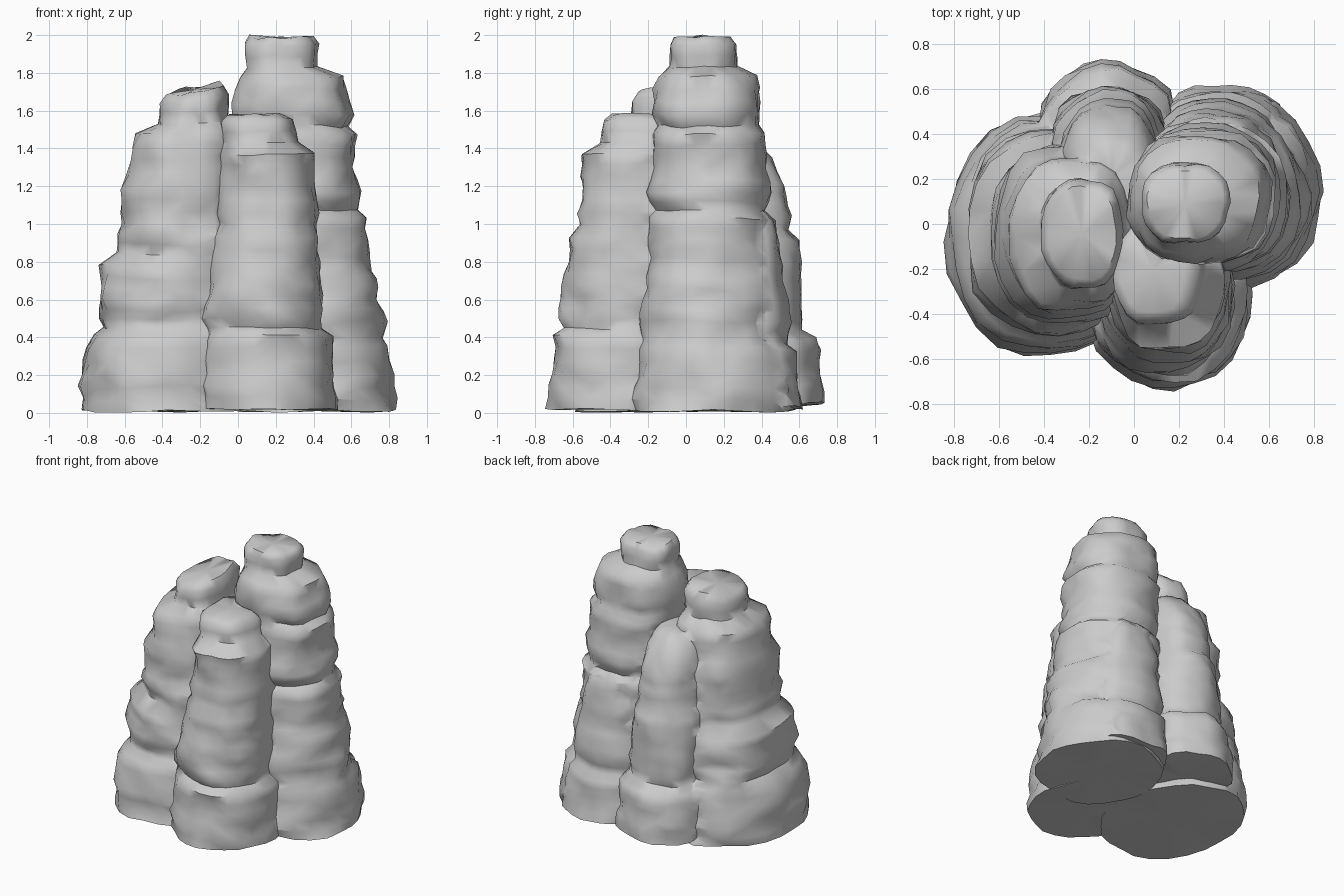
import bpy, bmesh, math
from mathutils import Vector, noise

SIDES = 24


def column(name, levels, seed, power=2.35, tilt=(0, 0)):
    """Layered rock pillar; each level is z, x min, x max, y min, y max."""
    rings = []
    for a, b in zip(levels, levels[1:]):
        n = max(1, round((b[0] - a[0]) / 0.06))
        rings += [[p + (q - p) * i / n for p, q in zip(a, b)] for i in range(n)]
    rings.append(list(levels[-1]))
    top = levels[-1][0]
    bm = bmesh.new()
    loops = []
    for z, x0, x1, y0, y1 in rings:
        cx, cy, rx, ry = (x0 + x1) / 2, (y0 + y1) / 2, (x1 - x0) / 2, (y1 - y0) / 2
        loop = []
        for i in range(SIDES):
            t = 2 * math.pi * (i + seed * .013) / SIDES
            c, s = math.cos(t), math.sin(t)
            r = (abs(c) ** power + abs(s) ** power) ** (-1 / power)
            # broad lumps plus thin horizontal strata
            lump = noise.noise(Vector((c * 2.2 + seed + .37, s * 2.2 + .21, z * 3)))
            strata = noise.noise(Vector((c * 1.7 + .43, s * 1.7 + seed + .19, z * 11)))
            k = r * (1 + 0.06 * lump + 0.09 * strata)
            x, y = cx + rx * k * c, cy + ry * k * s
            w = (z / top) ** 10
            dz = w * (tilt[0] * (x - cx) + tilt[1] * (y - cy))
            dz += 0.025 * noise.noise(Vector((c * 1.5 + .3, s * 1.5 + .6, seed + z * 2)))
            loop.append(bm.verts.new((x, y, max(z + dz, z * .2))))
        loops.append(loop)
    for a, b in zip(loops, loops[1:]):
        for i in range(SIDES):
            j = (i + 1) % SIDES
            bm.faces.new((a[i], a[j], b[j], b[i]))
    # fan caps
    for loop, flip in ((loops[0], True), (loops[-1], False)):
        mid = bm.verts.new(sum((v.co for v in loop), Vector()) / SIDES)
        for i in range(SIDES):
            p, q = loop[i], loop[(i + 1) % SIDES]
            bm.faces.new((q, p, mid) if flip else (p, q, mid))
    bmesh.ops.triangulate(bm, faces=bm.faces[:])
    me = bpy.data.meshes.new(name)
    bm.to_mesh(me)
    bm.free()
    ob = bpy.data.objects.new(name, me)
    bpy.context.collection.objects.link(ob)
    return ob


# tallest pillar, right
tall = column("rock_formation", [
    (.01, 0, .82, -.28, .56), (.2, 0, .81, -.27, .55), (.35, 0, .79, -.25, .53),
    (.39, 0, .75, -.22, .48), (.48, 0, .77, -.25, .49), (.72, 0, .72, -.22, .47),
    (.76, 0, .69, -.21, .45), (1.03, 0, .67, -.21, .45), (1.07, 0, .63, -.17, .41),
    (1.17, -.01, .66, -.19, .44), (1.3, 0, .62, -.17, .42), (1.48, -.01, .63, -.19, .42),
    (1.52, 0, .58, -.15, .39), (1.58, -.03, .61, -.18, .40), (1.78, -.01, .55, -.14, .38),
    (1.83, .04, .42, -.09, .27), (1.95, .03, .43, -.08, .27), (1.99, .06, .40, -.06, .24)], 3)

# left pillar with slanted top
left = column("left_pillar", [
    (.01, -.83, .05, -.59, .46), (.2, -.82, .05, -.57, .46), (.41, -.78, .05, -.53, .44),
    (.45, -.72, .04, -.48, .41), (.54, -.74, .04, -.49, .42), (.77, -.73, .03, -.47, .40),
    (.84, -.63, .02, -.43, .36), (.95, -.64, .02, -.43, .36), (1.0, -.61, .01, -.41, .34),
    (1.2, -.62, .01, -.42, .34), (1.28, -.58, 0, -.39, .31), (1.49, -.54, -.02, -.37, .29),
    (1.54, -.42, -.06, -.29, .2), (1.66, -.41, -.05, -.28, .2),
    (1.71, -.38, -.08, -.25, .17)], 11, tilt=(.2, .08))

# front pillar
front = column("front_pillar", [
    (.02, -.2, .51, -.73, .06), (.2, -.2, .51, -.71, .06), (.41, -.19, .50, -.68, .05),
    (.45, -.18, .45, -.63, .05), (.5, -.2, .45, -.66, .05), (.93, -.13, .43, -.61, .04),
    (1.0, -.1, .42, -.56, .04), (1.06, -.11, .43, -.57, .04), (1.2, -.1, .41, -.54, .04),
    (1.37, -.1, .39, -.56, .03), (1.43, -.08, .31, -.45, .02),
    (1.55, -.09, .29, -.44, .02), (1.58, -.06, .23, -.40, 0)], 19)

# lower pillar at the back
back = column("back_pillar", [
    (.05, -.43, .2, .05, .73), (.2, -.43, .19, .05, .71), (.39, -.41, .18, .05, .68),
    (.43, -.38, .15, .05, .60), (.55, -.38, .15, .05, .61), (.91, -.36, .13, .05, .59),
    (.97, -.33, .1, .05, .54), (1.05, -.33, .11, .05, .55), (1.22, -.32, .10, .05, .52),
    (1.36, -.28, .08, .05, .46), (1.46, -.22, .03, .05, .36)], 27, 2.2)

# small buttress, back right
buttress = column("back_buttress", [
    (.03, .1, .68, .15, .61), (.33, .1, .67, .15, .58), (.37, .12, .63, .15, .53),
    (.48, .1, .64, .15, .55), (.7, .11, .60, .15, .51), (.9, .12, .57, .15, .49),
    (1.02, .14, .54, .15, .47), (1.08, .2, .48, .15, .41)], 35, 2.4)

# fuse the pillars into one rock
bpy.context.view_layer.objects.active = tall
tall.select_set(True)
for ob in (left, front, back, buttress):
    m = tall.modifiers.new("fuse", 'BOOLEAN')
    m.operation = 'UNION'
    m.solver = 'MANIFOLD'
    m.object = ob
    bpy.ops.object.modifier_apply(modifier=m.name)
    bpy.data.objects.remove(ob)
bpy.ops.object.shade_smooth_by_angle(angle=math.radians(60))
